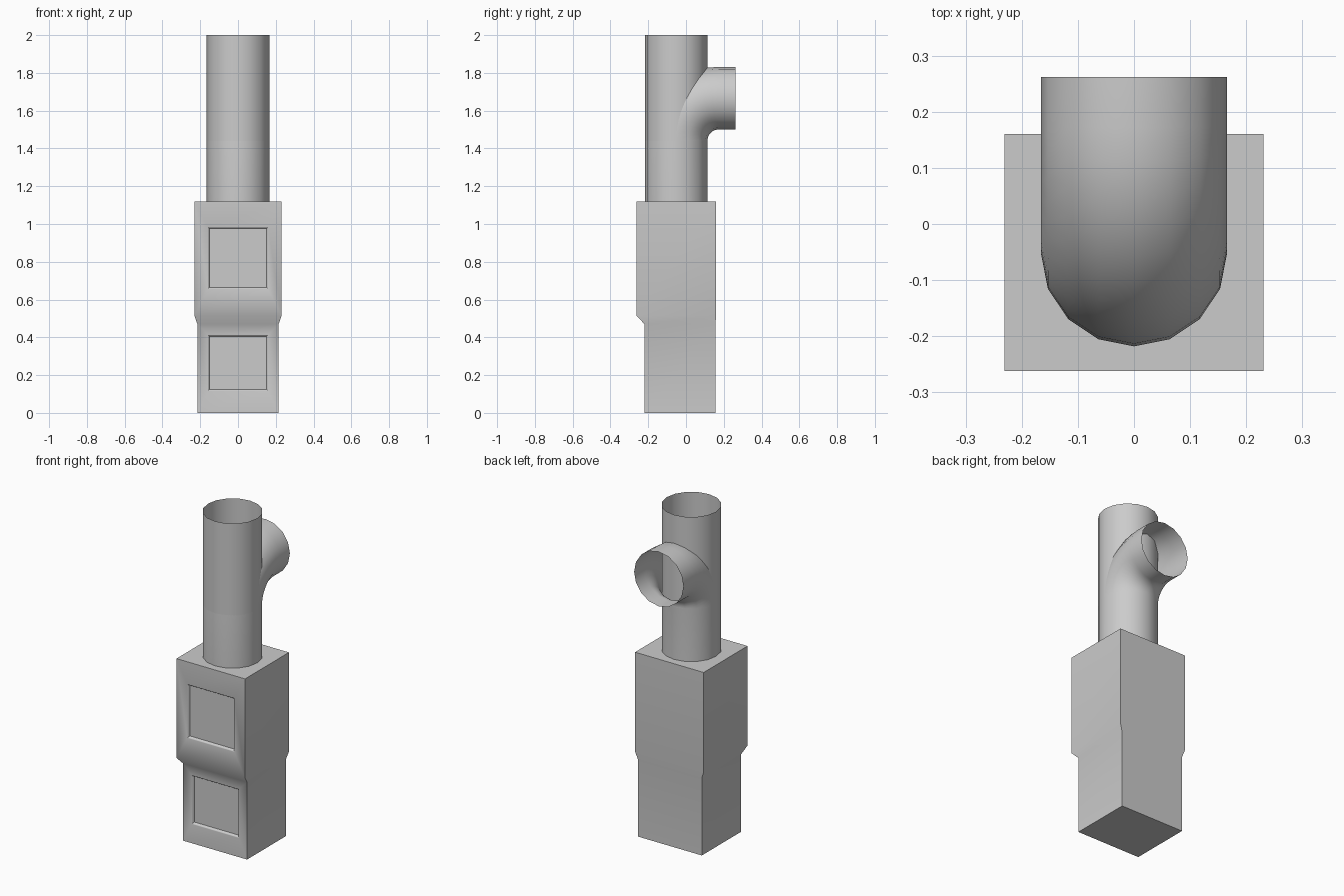
import bpy, bmesh, math
from mathutils import Vector

if "Cube" in bpy.data.objects:
    bpy.data.objects.remove(bpy.data.objects["Cube"])

SIDES = 16
R = 0.166        # pipe radius
PY = -0.052      # pipe axis in y


def finish(bm, name, angle):
    me = bpy.data.meshes.new(name)
    bm.to_mesh(me)
    bm.free()
    ob = bpy.data.objects.new(name, me)
    bpy.context.collection.objects.link(ob)
    bpy.ops.object.select_all(action='DESELECT')
    ob.select_set(True)
    bpy.context.view_layer.objects.active = ob
    bpy.ops.object.shade_smooth_by_angle(angle=math.radians(angle))
    return ob


def loft(bm, rings, caps=False):
    rows = [[bm.verts.new(p) for p in ring] for ring in rings]
    n = len(rows[0])
    for a, b in zip(rows, rows[1:]):
        for i in range(n):
            j = (i + 1) % n
            bm.faces.new((a[i], a[j], b[j], b[i]))
    if caps:
        bm.faces.new(rows[0][::-1])
        bm.faces.new(rows[-1])


def circle(y, z, tilt):
    # ring perpendicular to a path direction tilted from +z towards +y
    u = Vector((0, math.cos(tilt), -math.sin(tilt)))
    pts = []
    for i in range(SIDES):
        a = 2 * math.pi * i / SIDES
        pts.append(Vector((R * math.cos(a), y, z)) + u * (R * math.sin(a)))
    return pts


# Stepped housing: (z, half width, front y, back y)
levels = [(0, 0.215, -0.22, 0.155), (0.47, 0.215, -0.22, 0.155),
          (0.515, 0.231, -0.262, 0.16), (1.12, 0.231, -0.262, 0.16)]
bm = bmesh.new()
loft(bm, [[(-w, f, z), (w, f, z), (w, b, z), (-w, b, z)]
          for z, w, f, b in levels], caps=True)
edges = [e for e in bm.edges if e.calc_face_angle(0) > math.radians(25)]
bmesh.ops.bevel(bm, geom=edges, offset=0.009, offset_type='OFFSET',
                segments=1, affect='EDGES', clamp_overlap=True)

# Recessed front panels
fronts = [f for f in bm.faces if f.normal.y < -0.99 and f.calc_area() > 0.1]
for f in fronts:
    z0, z1 = (0.66, 0.98) if f.calc_center_median().z > 0.5 else (0.12, 0.41)
    y = f.calc_center_median().y
    zc = (z0 + z1) / 2
    for grow, depth in ((0.004, 0.0), (0.0, 0.003), (-0.005, 0.015)):
        c = f.calc_center_median()
        bmesh.ops.inset_individual(bm, faces=[f], thickness=0.002)
        for v in f.verts:
            v.co.x = math.copysign(0.155 + grow, v.co.x)
            v.co.z = zc + math.copysign((z1 - z0) / 2 + grow, v.co.z - c.z)
            v.co.y = y + depth
bm.normal_update()
finish(bm, "housing", 50)

# Straight open pipe
bm = bmesh.new()
loft(bm, [circle(PY, 1.44, 0), circle(PY, 2.0, 0)])
finish(bm, "upright_pipe", 40)

# Lower pipe sweeping into the rear elbow outlet
BEND = 0.224
bm = bmesh.new()
rings = [circle(PY, 1.12, 0)]
for k in range(11):
    t = math.pi / 2 * k / 10
    rings.append(circle(PY + BEND * (1 - math.cos(t)), 1.442 + BEND * math.sin(t), t))
rings.append(circle(0.262, 1.442 + BEND, math.pi / 2))
loft(bm, rings)
finish(bm, "elbow_pipe", 40)
